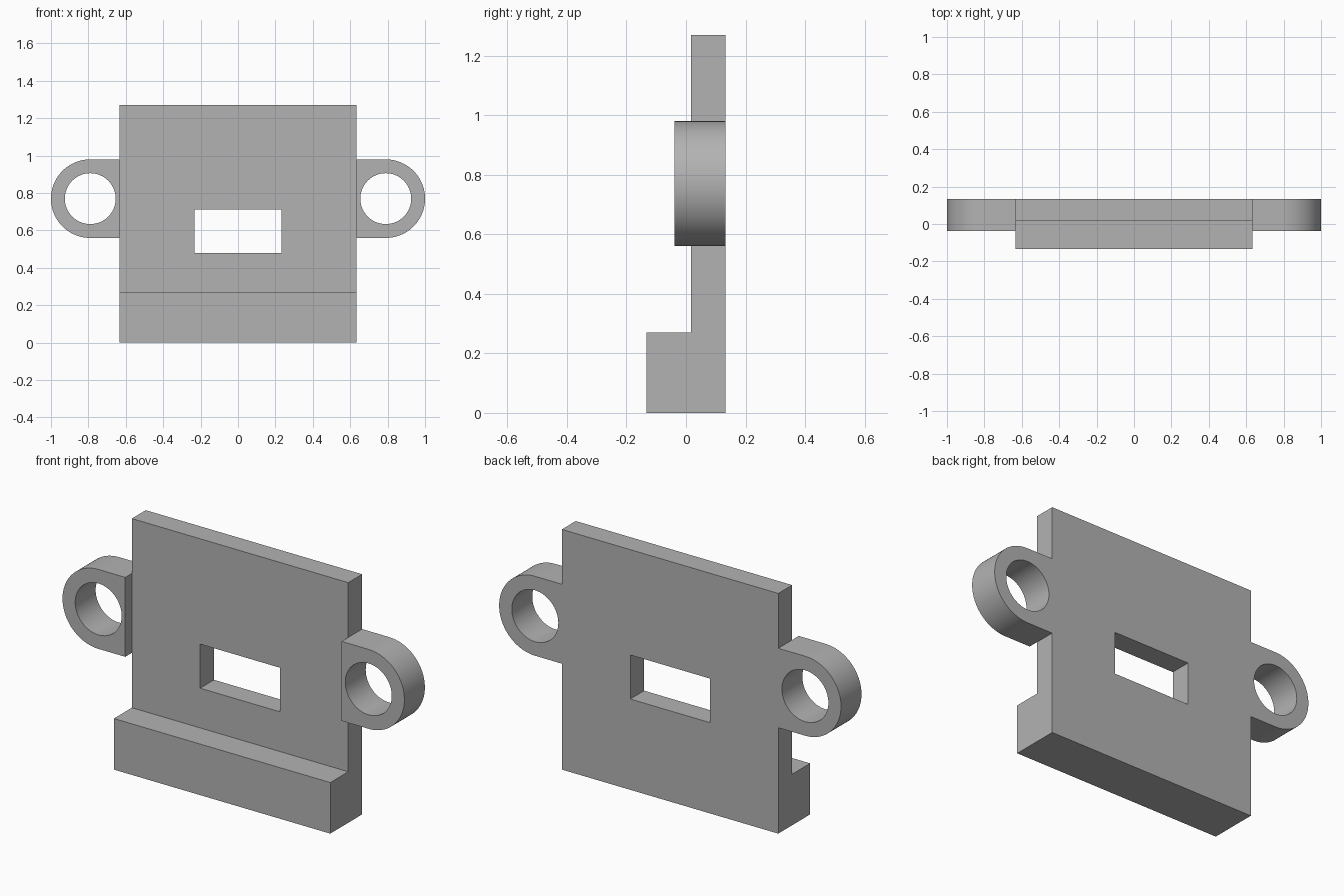
import bpy
import bmesh
import math
from mathutils import Vector

if "Cube" in bpy.data.objects:
    bpy.data.objects.remove(bpy.data.objects["Cube"])

grey = bpy.data.materials.new("plain grey")
grey.use_nodes = True
grey.diffuse_color = (0.45, 0.45, 0.45, 1)
grey.node_tree.nodes["Principled BSDF"].inputs["Base Color"].default_value = grey.diffuse_color

HALF_W = 0.633
BACK = 0.133
EAR_X, EAR_Z, EAR_R, HOLE_R = 0.79, 0.77, 0.21, 0.136


def prism(name, outline, offset):
    """Extrude a closed 3D outline along an offset vector."""
    bm = bmesh.new()
    face = bm.faces.new([bm.verts.new(p) for p in outline])
    grown = bmesh.ops.extrude_face_region(bm, geom=[face])
    verts = [v for v in grown["geom"] if isinstance(v, bmesh.types.BMVert)]
    bmesh.ops.translate(bm, verts=verts, vec=Vector(offset))
    bmesh.ops.recalc_face_normals(bm, faces=bm.faces)
    mesh = bpy.data.meshes.new(name)
    bm.to_mesh(mesh)
    bm.free()
    mesh.materials.append(grey)
    obj = bpy.data.objects.new(name, mesh)
    bpy.context.collection.objects.link(obj)
    return obj


def activate(obj):
    bpy.ops.object.select_all(action='DESELECT')
    obj.select_set(True)
    bpy.context.view_layer.objects.active = obj


def cut(obj, cutter):
    """Cut a hole, then discard the cutter."""
    cutter.hide_render = True
    mod = obj.modifiers.new("hole", 'BOOLEAN')
    mod.operation = 'DIFFERENCE'
    mod.solver = 'EXACT'
    mod.object = cutter
    activate(obj)
    bpy.ops.object.modifier_apply(modifier=mod.name)
    bpy.data.objects.remove(cutter)


def arc(side, radius, start, end, steps, y):
    """Points on an arc around the ear centre, facing outward."""
    angles = [start + (end - start) * i / steps for i in range(steps + 1)]
    return [(side * (EAR_X + radius * math.cos(a)), y,
             EAR_Z + radius * math.sin(a)) for a in angles]


# Upright plate with the front ledge, as one L-shaped section
section = [(BACK, 0), (BACK, 1.27), (0.017, 1.27),
           (0.017, 0.27), (-BACK, 0.27), (-BACK, 0)]
plate = prism("plate_with_ledge", [(-HALF_W, y, z) for y, z in section],
              (2 * HALF_W, 0, 0))

# Rectangular window through the plate
window = [(x, -0.5, z) for x, z in
          ((-0.233, 0.48), (0.233, 0.48), (0.233, 0.713), (-0.233, 0.713))]
cut(plate, prism("window_cutter", window, (0, 1, 0)))

# Rounded mounting ears with round holes
for side, name in ((1, "left_ear"), (-1, "right_ear")):
    front = -0.038
    outline = arc(side, EAR_R, -math.pi / 2, math.pi / 2, 48, front)
    outline += [(side * HALF_W, front, EAR_Z + EAR_R),
                (side * HALF_W, front, EAR_Z - EAR_R)]
    ear = prism(name, outline, (0, BACK - front, 0))
    circle = arc(side, HOLE_R, 0, 2 * math.pi, 64, -0.5)[:-1]
    cut(ear, prism("hole_cutter", circle, (0, 1, 0)))
    activate(ear)
    bpy.ops.object.shade_smooth_by_angle(angle=math.radians(30))
